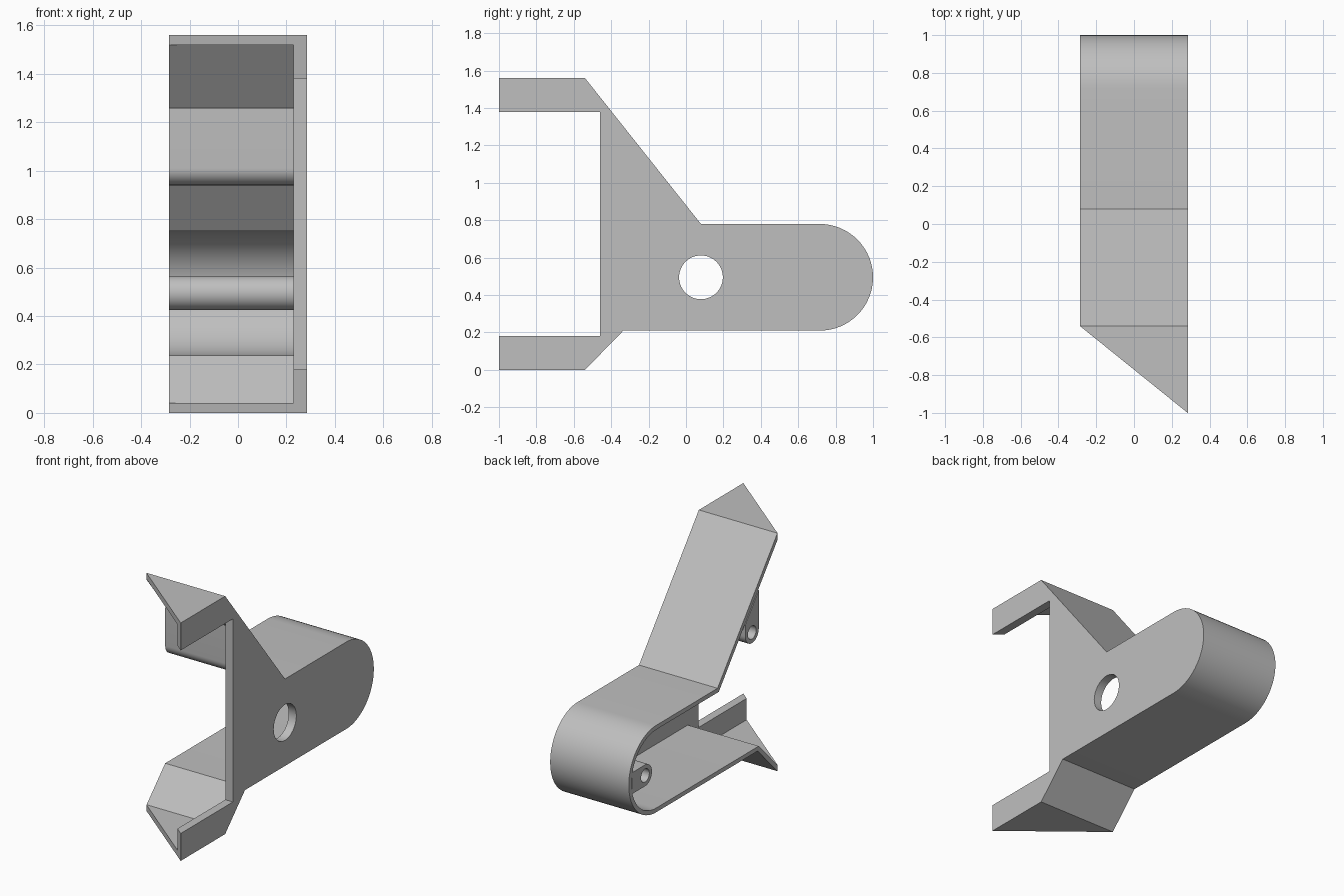
import bpy, bmesh
from math import sin, cos, pi, radians

if "Cube" in bpy.data.objects:
    bpy.data.objects.remove(bpy.data.objects["Cube"])

grey = bpy.data.materials.new("plain grey")
colour = (0.52, 0.52, 0.52, 1)
grey.diffuse_color = colour
grey.use_nodes = True
grey.node_tree.nodes["Principled BSDF"].inputs["Base Color"].default_value = colour

HALF = 0.285          # half width across x
PLATE = 0.23          # inner face of the side plate


def arc(cy, cz, r, start, end, steps=32):
    angles = [radians(start + (end - start) * i / steps) for i in range(steps + 1)]
    return [(cy + r * cos(a), cz + r * sin(a)) for a in angles]


def solid(name, points, low, high, axis="x"):
    """Extrude a flat profile along x (points are y, z) or z (points are x, y)."""
    place = (lambda a, b, h: (h, a, b)) if axis == "x" else (lambda a, b, h: (a, b, h))
    bm = bmesh.new()
    face = bm.faces.new([bm.verts.new(place(a, b, low)) for a, b in points])
    grown = bmesh.ops.extrude_face_region(bm, geom=[face])["geom"]
    shift = place(0, 0, high - low)
    bmesh.ops.translate(bm, vec=shift, verts=[v for v in grown if isinstance(v, bmesh.types.BMVert)])
    bmesh.ops.recalc_face_normals(bm, faces=bm.faces)
    mesh = bpy.data.meshes.new(name)
    bm.to_mesh(mesh)
    bm.free()
    mesh.materials.append(grey)
    obj = bpy.data.objects.new(name, mesh)
    bpy.context.collection.objects.link(obj)
    return obj


def carve(obj, cutters):
    """Subtract the cutters, bake the result and smooth the round faces."""
    for cutter in cutters:
        mod = obj.modifiers.new("cut", "BOOLEAN")
        mod.operation, mod.solver, mod.object = "DIFFERENCE", "EXACT", cutter
    graph = bpy.context.evaluated_depsgraph_get()
    mesh = bpy.data.meshes.new_from_object(obj.evaluated_get(graph))
    obj.modifiers.clear()
    obj.data = mesh
    for cutter in cutters:
        bpy.data.objects.remove(cutter)
    bpy.ops.object.select_all(action="DESELECT")
    obj.select_set(True)
    bpy.context.view_layer.objects.active = obj
    bpy.ops.object.shade_smooth_by_angle(angle=radians(30))


# Housing: full side outline, hollowed from the open side
outline = [(-1, 0), (-1, 1.56), (-0.54, 1.56), (0.08, 0.78)]
outline += arc(0.715, 0.495, 0.285, 90, -90)
outline += [(-0.335, 0.21), (-0.54, 0)]
housing = solid("bracket_housing", outline, -HALF, HALF)

inside = [(-2, 0.04), (-2, 1.52), (-0.544, 1.52), (0.067, 0.752)]
inside += arc(0.715, 0.495, 0.257, 90, -90)
inside += [(-0.347, 0.238), (-0.54, 0.04)]
cavity = solid("cavity_cutter", inside, -1, PLATE)

# Open mouth between the two front tabs
mouth = solid("mouth_cutter", [(-2, 0.18), (-2, 1.38), (-0.46, 1.38), (-0.46, 0.18)], -1, 1)

# Slanted cut that makes the tabs triangular
slant = solid("slant_cutter", [(-0.485, -0.38), (0.485, -1.162), (0.485, -2), (-0.485, -2)],
              -1, 3, axis="z")

# Round hole through the side plate
hole = solid("hole_cutter", arc(0.08, 0.495, 0.117, 0, 354, 59), 0, 1)
carve(housing, [cavity, mouth, slant, hole])


# Screw lugs: round-ended ribs with a blind hole
def lug(name, cy, cz, r, start, tail):
    rib = solid(name, arc(cy, cz, r, start, start + 180, 20) + tail, -HALF, PLATE + 0.005)
    bore = solid("bore_cutter", arc(cy, cz, 0.043, 0, 345, 23), -1, 0.1)
    carve(rib, [bore])


lug("upper_screw_lug", -0.277, 1.01, 0.07, 180, [(-0.207, 1.085), (-0.347, 1.26)])
lug("rear_screw_lug", 0.83, 0.495, 0.07, 90, [(0.968, 0.425), (0.968, 0.565)])
